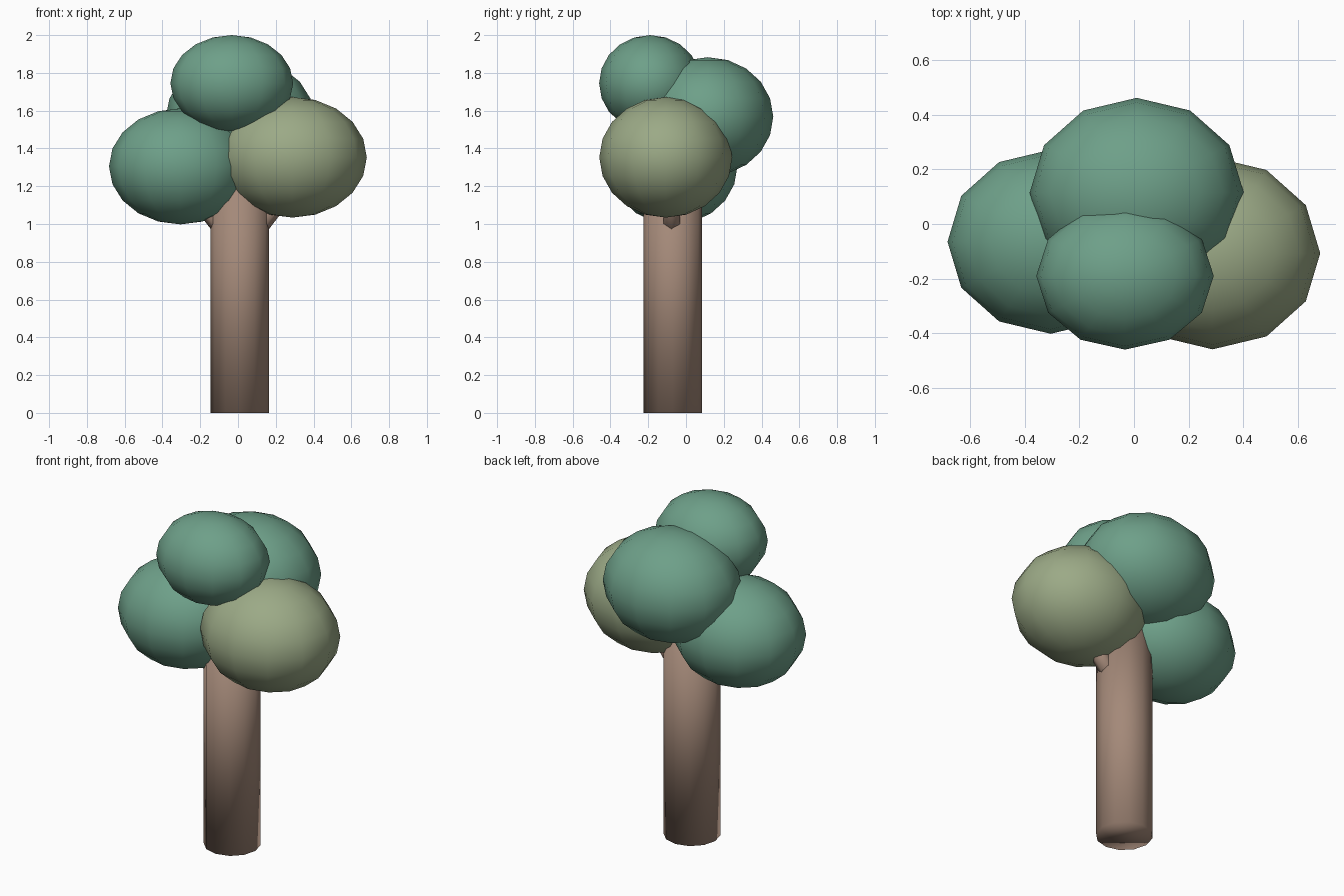
import bpy
from mathutils import Vector

if "Cube" in bpy.data.objects:
    bpy.data.objects.remove(bpy.data.objects["Cube"])


def material(name, rgb):
    m = bpy.data.materials.new(name)
    m.diffuse_color = (*rgb, 1)
    m.use_nodes = True
    m.node_tree.nodes["Principled BSDF"].inputs["Base Color"].default_value = m.diffuse_color
    return m


bark = material("bark", (0.37, 0.25, 0.19))
green = material("leaf_green", (0.155, 0.35, 0.25))
olive = material("leaf_olive", (0.33, 0.40, 0.24))


def finish(name, mat):
    ob = bpy.context.object
    ob.name = name
    ob.data.materials.append(mat)
    bpy.ops.object.shade_smooth()
    return ob


def limb(name, start, end, r1, r2, sides):
    a, b = Vector(start), Vector(end)
    d = b - a
    bpy.ops.mesh.primitive_cone_add(
        vertices=sides, radius1=r1, radius2=r2, depth=d.length,
        location=(a + b) / 2, rotation=d.to_track_quat('Z', 'Y').to_euler())
    return finish(name, bark)


def foliage(name, centre, radii, mat):
    bpy.ops.mesh.primitive_uv_sphere_add(segments=12, ring_count=10, radius=1, location=centre)
    bpy.context.object.scale = radii
    bpy.ops.object.transform_apply(location=False, rotation=False, scale=True)
    return finish(name, mat)


# Trunk and the two short branches that reach into the side clumps
limb("trunk", (0.01, -0.07, 0), (0.01, -0.07, 1.32), 0.155, 0.155, 12)
limb("branch_right", (0.03, -0.07, 0.88), (0.29, -0.08, 1.22), 0.05, 0.05, 6)
limb("branch_left", (-0.01, -0.07, 0.88), (-0.27, -0.07, 1.22), 0.05, 0.05, 6)

# Crown of four flattened clumps
foliage("foliage_left", (-0.305, -0.065, 1.305), (0.378, 0.337, 0.307), green)
foliage("foliage_right", (0.288, -0.107, 1.353), (0.394, 0.352, 0.319), olive)
foliage("foliage_back", (0.01, 0.115, 1.568), (0.392, 0.347, 0.315), green)
foliage("foliage_top", (-0.033, -0.19, 1.745), (0.325, 0.27, 0.255), green)
